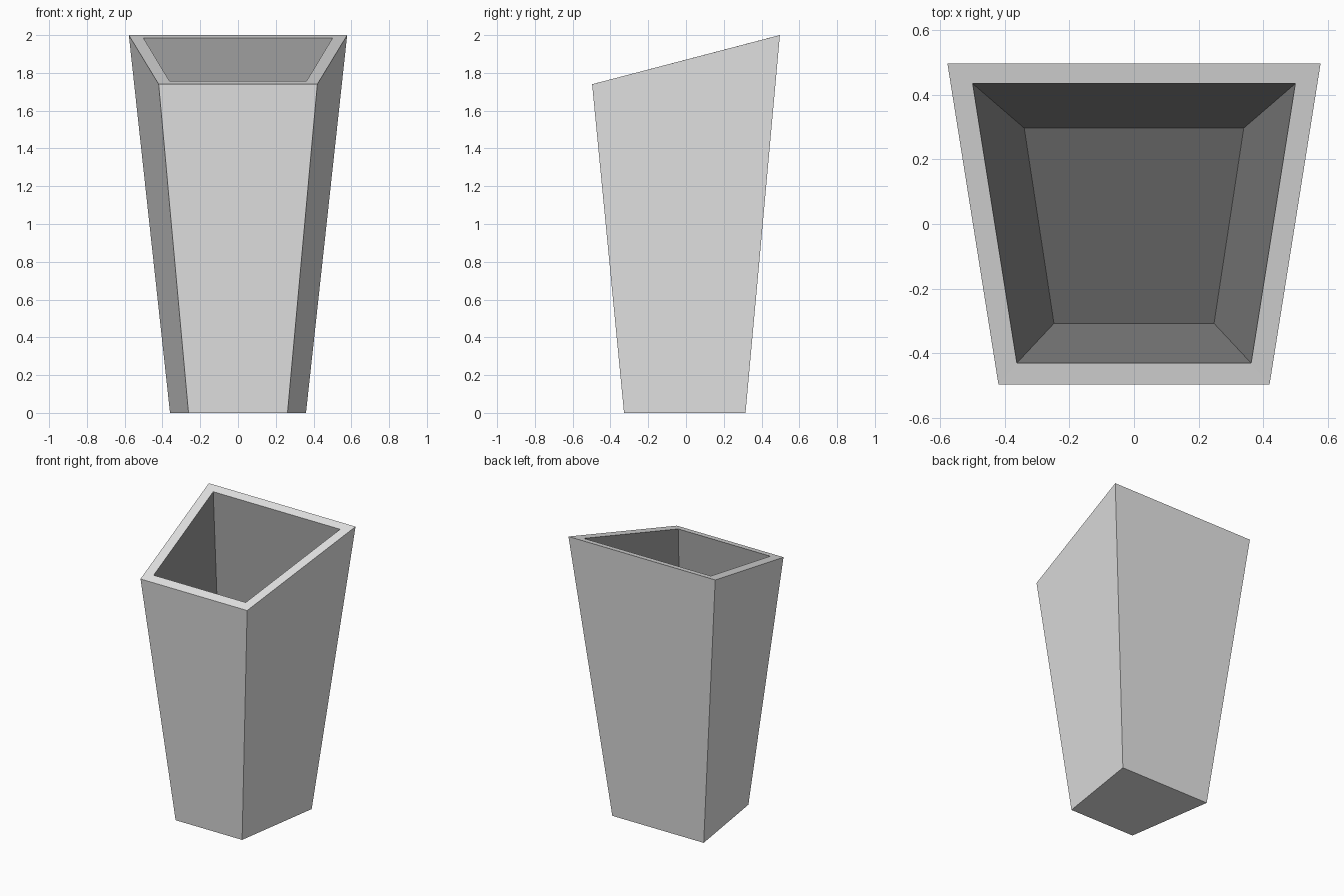
import bpy, bmesh

if "Cube" in bpy.data.objects:
    bpy.data.objects.remove(bpy.data.objects["Cube"])


def material(name, grey):
    m = bpy.data.materials.new(name)
    m.diffuse_color = (grey, grey, grey, 1.0)
    m.use_nodes = True
    m.node_tree.nodes["Principled BSDF"].inputs["Base Color"].default_value = m.diffuse_color
    return m


# Each ring is a trapezium: (half width, y, z) of its front edge, then of its back edge
def ring(bm, front, back):
    (fx, fy, fz), (bx, by, bz) = front, back
    corners = [(-fx, fy, fz), (fx, fy, fz), (bx, by, bz), (-bx, by, bz)]
    return [bm.verts.new(c) for c in corners]


def band(bm, lower, upper, index):
    for i in range(4):
        j = (i + 1) % 4
        f = bm.faces.new((lower[i], lower[j], upper[j], upper[i]))
        f.material_index = index


def finish(bm, name, mats):
    me = bpy.data.meshes.new(name)
    bm.to_mesh(me)
    bm.free()
    for m in mats:
        me.materials.append(m)
    ob = bpy.data.objects.new(name, me)
    bpy.context.collection.objects.link(ob)
    return ob


shell = material("pale grey shell", 0.8)
lining = material("mid grey lining", 0.32)
soil = material("dark grey floor", 0.12)

FLOOR = 0.48

# Tapered planter with slanted rim, wall thickness and hollow inside
bm = bmesh.new()
base = ring(bm, (0.262, -0.328, 0), (0.36, 0.315, 0))
rim_out = ring(bm, (0.42, -0.497, 1.74), (0.578, 0.497, 2.0))
rim_in = ring(bm, (0.363, -0.431, 1.757), (0.50, 0.435, 1.984))
floor = ring(bm, (0.248, -0.308, FLOOR), (0.34, 0.297, FLOOR))
bm.faces.new(base[::-1])
band(bm, base, rim_out, 0)
band(bm, rim_out, rim_in, 0)
band(bm, rim_in, floor, 1)
# Dark floor of the cavity
bm.faces.new(floor).material_index = 2
finish(bm, "planter", (shell, lining, soil))
